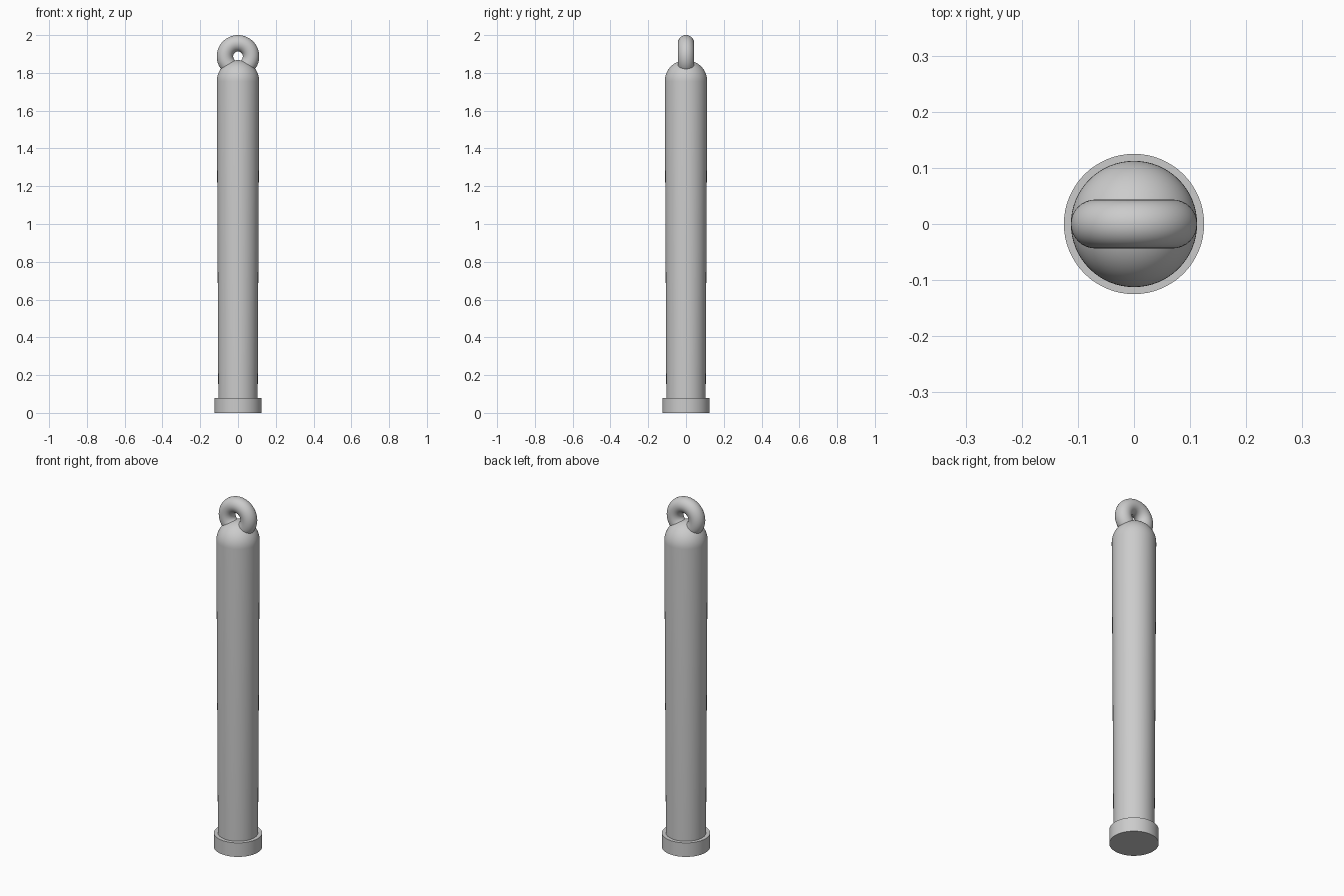
import bpy
import bmesh
from math import sin, cos, pi, radians
from mathutils import Matrix, Vector

old = bpy.data.objects.get("Cube")
if old:
    bpy.data.objects.remove(old, do_unlink=True)

GREY = (0.6, 0.6, 0.6, 1.0)
grey = bpy.data.materials.new("plain grey")
grey.use_nodes = True
grey.diffuse_color = GREY
grey.node_tree.nodes["Principled BSDF"].inputs["Base Color"].default_value = GREY


def finish(name, bm):
    """Turn a bmesh into a smooth shaded object with sharp corners."""
    bmesh.ops.remove_doubles(bm, verts=bm.verts, dist=1e-5)
    bmesh.ops.recalc_face_normals(bm, faces=bm.faces)
    mesh = bpy.data.meshes.new(name)
    bm.to_mesh(mesh)
    bm.free()
    mesh.materials.append(grey)
    obj = bpy.data.objects.new(name, mesh)
    bpy.context.collection.objects.link(obj)
    bpy.ops.object.select_all(action='DESELECT')
    obj.select_set(True)
    bpy.context.view_layer.objects.active = obj
    bpy.ops.object.shade_smooth_by_angle(angle=radians(40))
    return obj


def spin(name, points, axis, steps=64, closed=False, centre=(0, 0, 0)):
    """Revolve a profile a full turn about an axis."""
    bm = bmesh.new()
    verts = [bm.verts.new(p) for p in points]
    edges = [bm.edges.new(pair) for pair in zip(verts, verts[1:])]
    if closed:
        edges.append(bm.edges.new((verts[-1], verts[0])))
    bmesh.ops.spin(bm, geom=verts + edges, cent=(0, 0, 0), axis=axis,
                   angle=2 * pi, steps=steps)
    bmesh.ops.transform(bm, matrix=Matrix.Translation(Vector(centre)), verts=bm.verts)
    return finish(name, bm)


# Flat round foot
FOOT_R, FOOT_H = 0.125, 0.08
spin("foot", [(0, 0, 0), (FOOT_R, 0, 0), (FOOT_R, 0, FOOT_H), (0, 0, FOOT_H)], (0, 0, 1))

# Slightly tapered shaft with a hemispherical top
TOP_R, DOME_Z = 0.1125, 1.755
dome = [(TOP_R * cos(i * pi / 32), 0, DOME_Z + TOP_R * sin(i * pi / 32)) for i in range(16)]
dome.append((0, 0, DOME_Z + TOP_R))
spin("shaft", [(0, 0, 0.04), (0.104, 0, 0.04)] + dome, (0, 0, 1))

# Upright hanging ring, open from front to back
TUBE, RING = 0.0435, 0.069
tube = [(RING + TUBE * cos(i * pi / 16), TUBE * sin(i * pi / 16), 0) for i in range(32)]
spin("hanging_ring", tube, (0, 1, 0), closed=True, centre=(0, 0, 2 - RING - TUBE))
